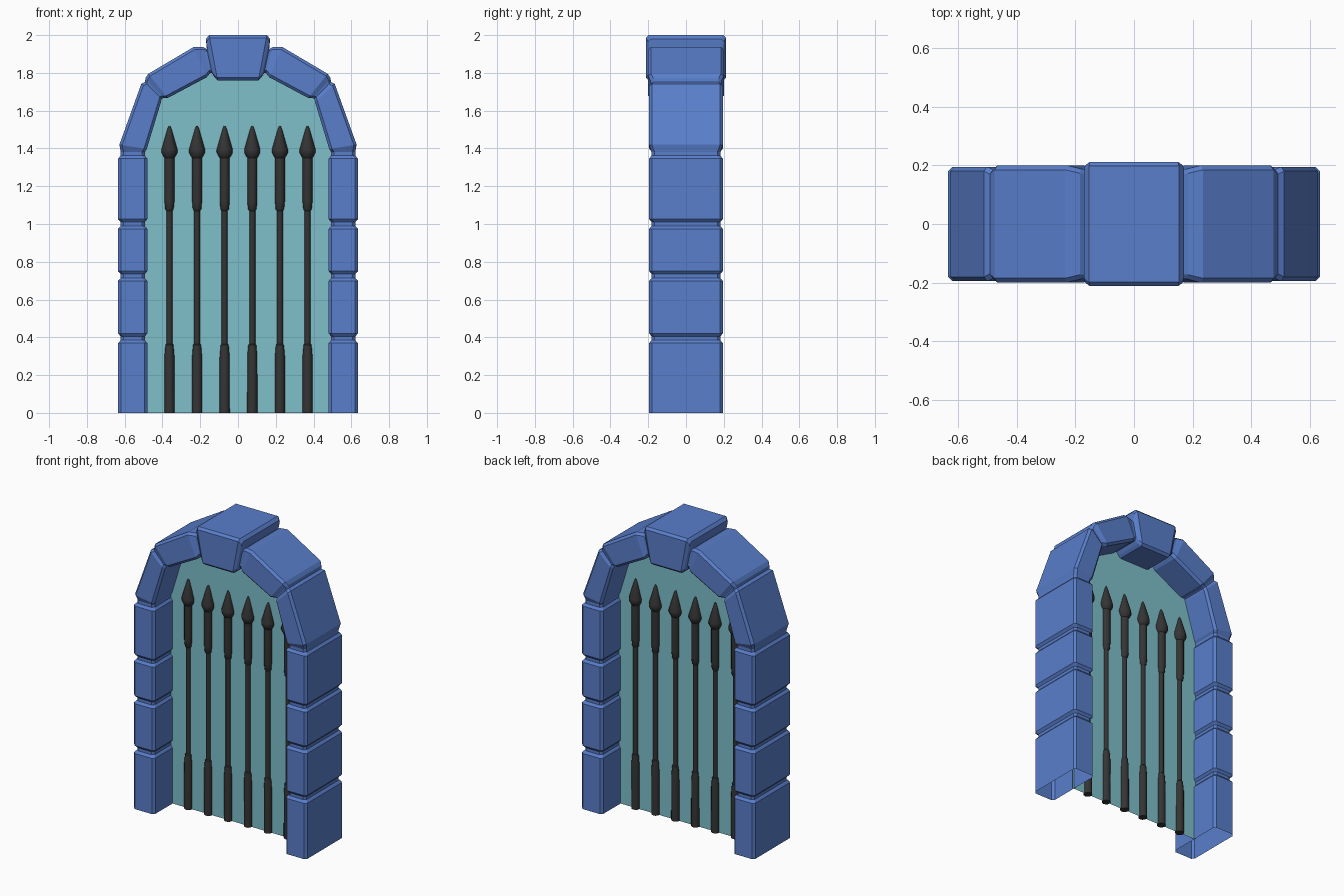
import bpy, bmesh, math
from mathutils import Vector

if "Cube" in bpy.data.objects:
    bpy.data.objects.remove(bpy.data.objects["Cube"])


def material(name, rgb):
    m = bpy.data.materials.new(name)
    m.diffuse_color = (*rgb, 1)
    m.use_nodes = True
    m.node_tree.nodes["Principled BSDF"].inputs["Base Color"].default_value = m.diffuse_color
    return m


def make_object(name, bm, mat, smooth=False):
    bmesh.ops.recalc_face_normals(bm, faces=bm.faces[:])
    me = bpy.data.meshes.new(name)
    bm.to_mesh(me)
    bm.free()
    me.materials.append(mat)
    if smooth:
        me.shade_smooth()
        me.set_sharp_from_angle(angle=math.radians(35))
    ob = bpy.data.objects.new(name, me)
    bpy.context.collection.objects.link(ob)
    return ob


def bridge(bm, a, b):
    n = len(a)
    for i in range(n):
        bm.faces.new((a[i], a[(i + 1) % n], b[(i + 1) % n], b[i]))


stone = material("blue_stone", (0.10, 0.21, 0.60))
veil = material("teal_panel", (0.21, 0.53, 0.60))
iron = material("dark_iron", (0.035, 0.035, 0.035))

# Stone arch: chamfered cross-sections (outer x, z, inner x, z, half depth)
FULL = (0.635, 0.48, 0.195)
GROOVE = (0.621, 0.493, 0.182)
rings = [(FULL[0], 0, FULL[1], 0, FULL[2])]
for seam in (0.395, 0.725, 1.0, 1.372):
    for dz, (o, i, d) in ((-0.026, FULL), (-0.01, GROOVE), (0.01, GROOVE), (0.026, FULL)):
        rings.append((o, seam + dz, i, seam + dz, d))
rings[-1] = (0.628, 1.42, 0.483, 1.397, 0.195)
rings += [
    (0.512, 1.742, 0.408, 1.645, 0.195),   # lower arch stone end
    (0.492, 1.752, 0.405, 1.662, 0.185),
    (0.490, 1.772, 0.397, 1.666, 0.188),
    (0.475, 1.795, 0.372, 1.667, 0.200),   # upper arch stone
    (0.235, 1.937, 0.165, 1.777, 0.200),
    (0.185, 1.938, 0.147, 1.800, 0.188),
    (0.165, 1.925, 0.138, 1.797, 0.188),
    (0.170, 1.980, 0.124, 1.776, 0.200),   # keystone
    (0.153, 2.000, 0.108, 1.760, 0.212),
]
mirrored = [(-ox, oz, -ix, iz, d) for ox, oz, ix, iz, d in reversed(rings)]

bm = bmesh.new()
loops = []
C = 0.015
for ox, oz, ix, iz, d in rings + mirrored:
    o, i = Vector((ox, 0, oz)), Vector((ix, 0, iz))
    step = (i - o).normalized() * C
    Y = Vector((0, 1, 0))
    section = [o + Y * (d - C), o + step + Y * d, i - step + Y * d, i + Y * (d - C),
               i - Y * (d - C), i - step - Y * d, o + step - Y * d, o - Y * (d - C)]
    loops.append([bm.verts.new(p) for p in section])
for a, b in zip(loops, loops[1:]):
    bridge(bm, a, b)
make_object("stone_arch", bm, stone)

# Flat panel filling the opening
half = [(0.49, 0), (0.49, 1.39), (0.41, 1.66), (0.385, 1.68), (0.15, 1.80), (0.12, 1.78)]
bm = bmesh.new()
outline = half + [(-x, z) for x, z in reversed(half)]
bm.faces.new([bm.verts.new((x, 0, z)) for x, z in outline])
make_object("portal_panel", bm, veil)

# Spear-tipped iron bars, turned from one profile
profile = [(0.027, 0), (0.026, 0.30), (0.021, 0.36), (0.016, 0.365), (0.016, 1.07),
           (0.022, 1.078), (0.026, 1.12), (0.026, 1.35), (0.032, 1.358),
           (0.042, 1.378), (0.042, 1.395), (0.012, 1.50), (0.004, 1.52)]
SIDES = 12
for n in range(6):
    bm = bmesh.new()
    loops = []
    for r, z in profile:
        loops.append([bm.verts.new((r * math.cos(2 * math.pi * k / SIDES),
                                    r * math.sin(2 * math.pi * k / SIDES), z))
                      for k in range(SIDES)])
    for a, b in zip(loops, loops[1:]):
        bridge(bm, a, b)
    bm.faces.new(loops[0])
    bm.faces.new(loops[-1])
    bar = make_object(f"gate_bar_{n + 1}", bm, iron, smooth=True)
    bar.location.x = -0.363 + 0.1462 * n
